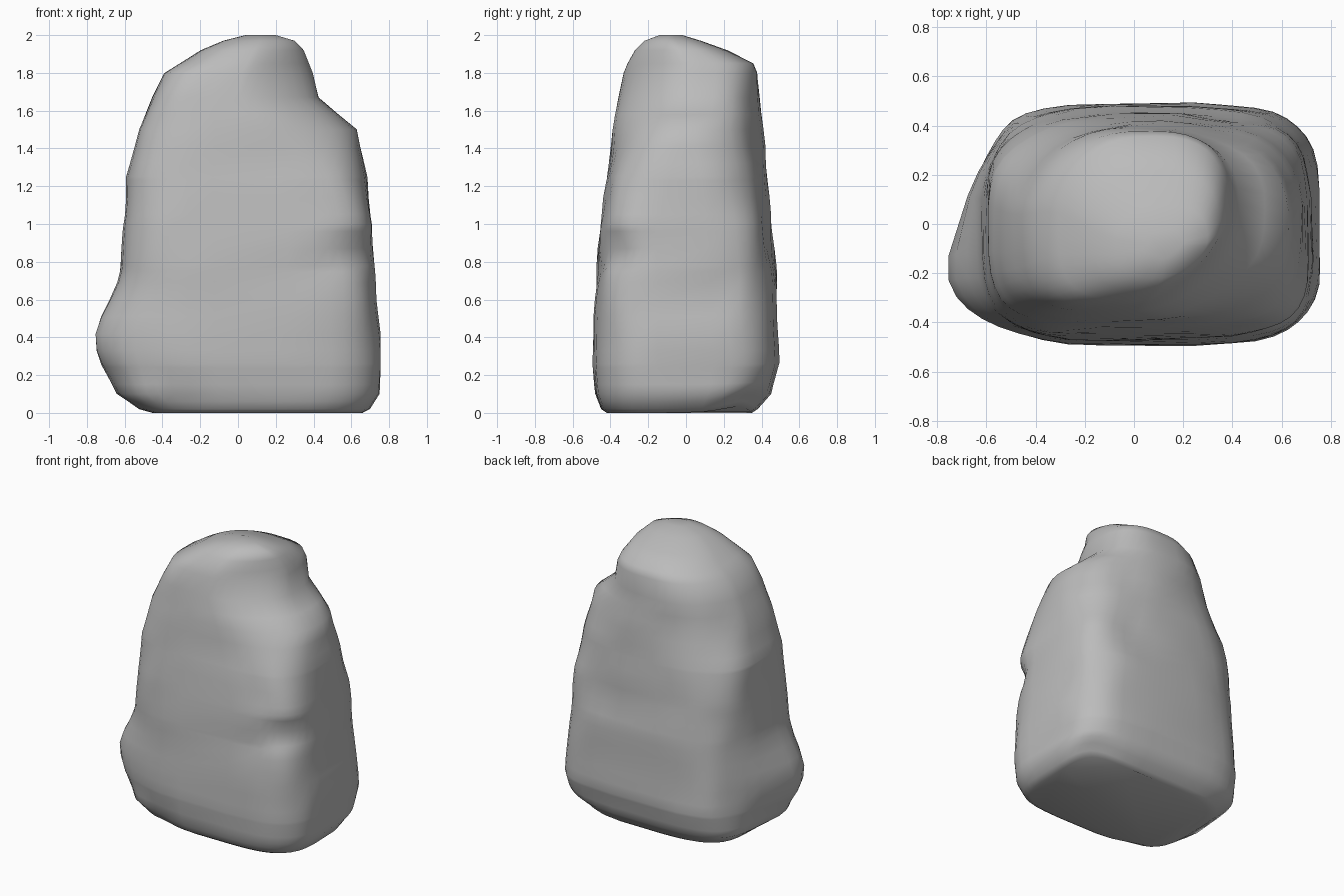
import bpy, bmesh, math
from mathutils import Vector, noise

if "Cube" in bpy.data.objects:
    bpy.data.objects.remove(bpy.data.objects["Cube"])

SEGMENTS = 40

# Outline by height: z, x min, x max, y min, y max
LEVELS = [
    (0.0, -0.45, 0.66, -0.42, 0.35),
    (0.02, -0.52, 0.70, -0.45, 0.38),
    (0.1, -0.62, 0.75, -0.48, 0.45),
    (0.26, -0.64, 0.755, -0.495, 0.49),
    (0.42, -0.64, 0.75, -0.49, 0.485),
    (0.75, -0.62, 0.725, -0.475, 0.475),
    (1.0, -0.61, 0.71, -0.455, 0.455),
    (1.25, -0.59, 0.68, -0.42, 0.44),
    (1.5, -0.52, 0.63, -0.385, 0.41),
    (1.58, -0.49, 0.54, -0.37, 0.40),
    (1.67, -0.46, 0.43, -0.355, 0.39),
    (1.8, -0.39, 0.40, -0.33, 0.38),
    (1.85, -0.31, 0.38, -0.31, 0.36),
    (1.92, -0.20, 0.35, -0.27, 0.22),
    (1.97, -0.08, 0.30, -0.22, 0.08),
    (2.0, 0.04, 0.20, -0.14, -0.02),
]

# Squareness of each corner (right/left, back/front) at each of the stops
STOPS = (0, 1, 1.48, 1.75, 2.01)
CORNERS = {
    (True, True): (4.2, 3.4, 2.1, 3.0, 2.6),
    (False, True): (4.0, 3.2, 2.1, 1.9, 1.9),
    (False, False): (3.6, 3.8, 4.4, 4.2, 2.6),
    (True, False): (3.8, 4.6, 2.1, 1.6, 1.5),
}

# Bulges and hollows: centre, radii, push
LUMPS = [
    ((-0.65, -0.19, 0.40), (0.3, 0.28, 0.22), (-0.13, 0, 0)),        # low foot on one side
    ((-0.62, 0.36, 0.50), (0.16, 0.16, 0.3), (0.03, -0.01, 0)),      # crevice behind the foot
    ((0.66, -0.43, 0.85), (0.2, 0.18, 0.08), (-0.04, 0.04, 0)),      # crack at the corner
    ((0.42, -0.46, 0.77), (0.14, 0.15, 0.07), (0, 0.02, 0)),         # crack running inward
    ((0.72, 0.18, 0.62), (0.2, 0.09, 0.14), (-0.03, 0, 0)),          # side dent
    ((0.70, 0.40, 0.0), (0.22, 0.2, 0.12), (-0.02, -0.02, 0.06)),    # lifted base corner
    ((-0.30, -0.45, 0.05), (0.12, 0.15, 0.12), (0, 0.03, 0)),        # chipped base
    ((0.36, 0.45, 1.1), (0.14, 0.2, 0.4), (0, -0.02, 0)),            # groove on the back
]


def outline(z):
    """Blend the two nearest outlines."""
    for low, high in zip(LEVELS, LEVELS[1:]):
        if z <= high[0]:
            t = (z - low[0]) / (high[0] - low[0])
            return [a + (b - a) * t for a, b in zip(low, high)]
    return list(LEVELS[-1])


def corner_power(c, s, z):
    """Exponent that rounds the corner facing this way at this height."""
    squareness = CORNERS[(c > 0, s > 0)]
    k = max(i for i, stop in enumerate(STOPS) if stop <= z)
    t = (z - STOPS[k]) / (STOPS[k + 1] - STOPS[k])
    return 2 / (squareness[k] + (squareness[k + 1] - squareness[k]) * t)


def signed_power(value, power):
    return math.copysign(abs(value) ** power, value)


def shape(point):
    """Push a point by every lump, then roughen it a little."""
    result = point.copy()
    for centre, radii, push in LUMPS:
        d = sum(((p - c) / r) ** 2 for p, c, r in zip(point, centre, radii))
        result += Vector(push) * math.exp(-d)
    rough = noise.noise_vector(point * 4) * 0.015
    fade = min(1, point.z * 5, (2 - point.z) * 3)
    return result + Vector((rough.x, rough.y, rough.z * 0.3)) * fade


# Stone body: stacked rings with individually rounded corners
heights = sorted({level[0] for level in LEVELS} | {0.06 + 0.09 * i for i in range(17)})
bm = bmesh.new()
rings = []
for z in heights:
    _, x0, x1, y0, y1 = outline(z)
    ring = []
    for i in range(SEGMENTS):
        a = math.tau * (i + 0.5) / SEGMENTS
        c, s = math.cos(a), math.sin(a)
        power = corner_power(c, s, z)
        x = (x0 + x1) / 2 + (x1 - x0) / 2 * signed_power(c, power)
        y = (y0 + y1) / 2 + (y1 - y0) / 2 * signed_power(s, power)
        ring.append(bm.verts.new(shape(Vector((x, y, z)))))
    rings.append(ring)
for low, high in zip(rings, rings[1:]):
    for i in range(SEGMENTS):
        j = (i + 1) % SEGMENTS
        bm.faces.new((low[i], low[j], high[j], high[i]))
bm.faces.new(rings[0][::-1])
bm.faces.new(rings[-1])
bmesh.ops.recalc_face_normals(bm, faces=bm.faces)

mesh = bpy.data.meshes.new("boulder")
bm.to_mesh(mesh)
bm.free()
boulder = bpy.data.objects.new("boulder", mesh)
bpy.context.collection.objects.link(boulder)

# Plain stone colour
stone = bpy.data.materials.new("stone grey")
stone.use_nodes = True
colour = (0.5, 0.5, 0.5, 1)
stone.diffuse_color = colour
stone.node_tree.nodes["Principled BSDF"].inputs["Base Color"].default_value = colour
mesh.materials.append(stone)

bpy.context.view_layer.objects.active = boulder
boulder.select_set(True)
bpy.ops.object.shade_smooth_by_angle(angle=math.radians(70))
